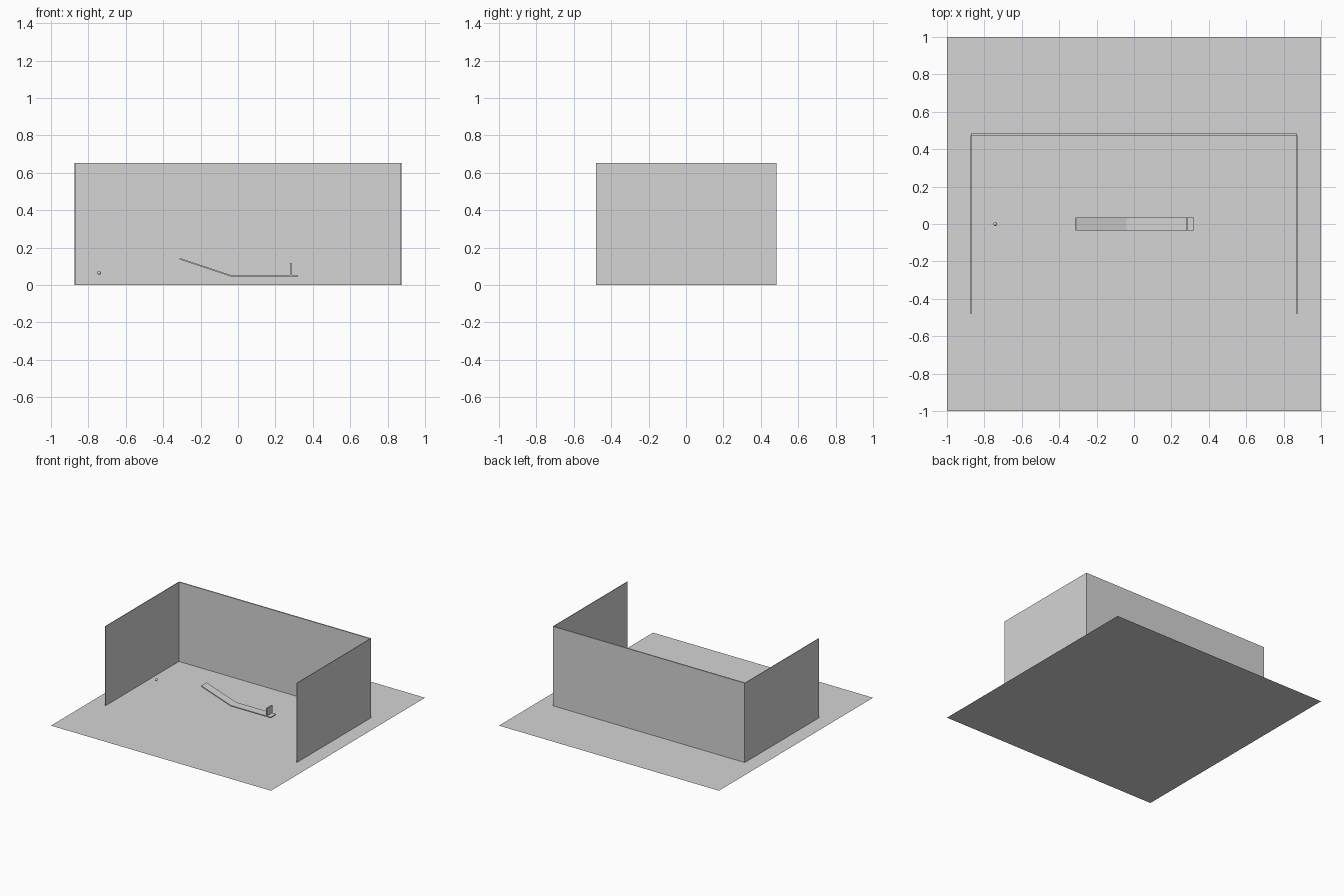
import bpy
import bmesh

if "Cube" in bpy.data.objects:
    bpy.data.objects.remove(bpy.data.objects["Cube"])

grey = bpy.data.materials.new("light grey")
grey.diffuse_color = (0.66, 0.66, 0.67, 1)
grey.use_nodes = True
grey.node_tree.nodes["Principled BSDF"].inputs["Base Color"].default_value = grey.diffuse_color


def finish(name, bm):
    bmesh.ops.recalc_face_normals(bm, faces=bm.faces)
    me = bpy.data.meshes.new(name)
    bm.to_mesh(me)
    bm.free()
    me.materials.append(grey)
    ob = bpy.data.objects.new(name, me)
    bpy.context.collection.objects.link(ob)
    return ob


def box(name, x0, x1, y0, y1, z0, z1):
    bm = bmesh.new()
    bmesh.ops.create_cube(bm, size=1)
    for v in bm.verts:
        v.co = (x1 if v.co.x > 0 else x0,
                y1 if v.co.y > 0 else y0,
                z1 if v.co.z > 0 else z0)
    return finish(name, bm)


# floor sheet (no thickness)
bm = bmesh.new()
bmesh.ops.create_grid(bm, x_segments=1, y_segments=1, size=1)
finish("floor", bm)

# three thin walls, open at the front
H = 0.652
box("back_wall", -0.872, 0.872, 0.473, 0.483, 0, H)
box("left_wall", -0.873, -0.868, -0.48, 0.473, 0, H)
box("right_wall", 0.868, 0.873, -0.48, 0.473, 0, H)

# bent ramp: side profile swept across its width
profile = [(-0.313, 0.137), (-0.042, 0.046), (0.322, 0.046),
           (0.322, 0.054), (-0.04, 0.054), (-0.31, 0.144)]
bm = bmesh.new()
face = bm.faces.new([bm.verts.new((x, -0.035, z)) for x, z in profile])
ext = bmesh.ops.extrude_face_region(bm, geom=[face], use_keep_orig=True)
bmesh.ops.translate(bm, vec=(0, 0.07, 0),
                    verts=[g for g in ext["geom"] if isinstance(g, bmesh.types.BMVert)])
finish("ramp", bm)

# upright stop near the end of the ramp
box("end_stop", 0.279, 0.287, -0.035, 0.035, 0.054, 0.117)

# small ball
bm = bmesh.new()
bmesh.ops.create_uvsphere(bm, u_segments=24, v_segments=12, radius=0.01)
for f in bm.faces:
    f.smooth = True
ball = finish("ball", bm)
ball.location = (-0.742, 0, 0.065)
